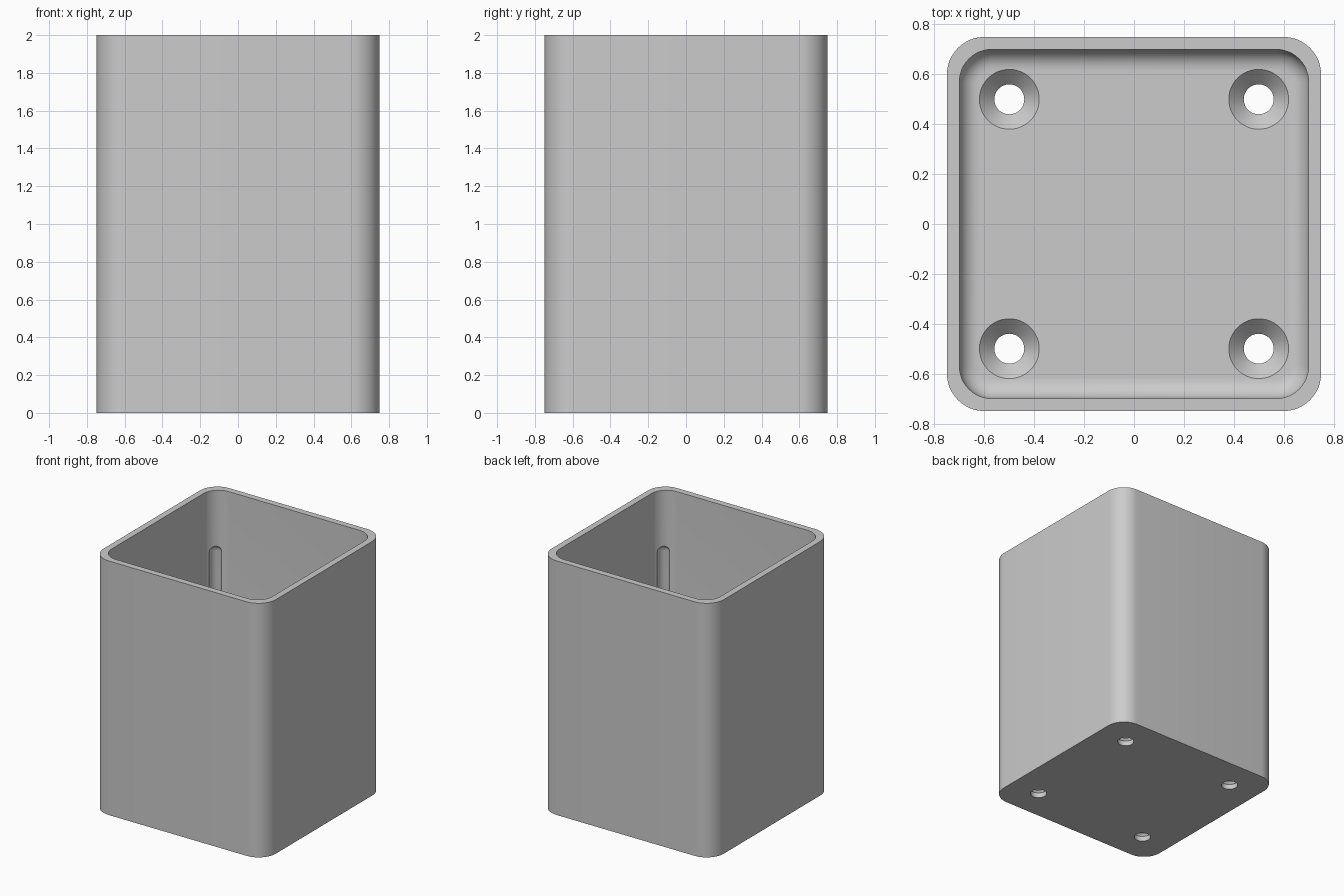
import bpy, bmesh, math
from mathutils import Matrix, Vector

if "Cube" in bpy.data.objects:
    bpy.data.objects.remove(bpy.data.objects["Cube"])

HALF, HEIGHT, WALL, FLOOR = 0.75, 2.0, 0.05, 0.1
OUTER_R, INNER_R, FILLET = 0.15, 0.13, 0.08
CORNER_STEPS, FILLET_STEPS = 12, 8

grey = bpy.data.materials.new("light grey")
grey.use_nodes = True
colour = (0.6, 0.6, 0.6, 1)
grey.diffuse_color = colour
grey.node_tree.nodes["Principled BSDF"].inputs["Base Color"].default_value = colour


def make_object(name, bm):
    bmesh.ops.recalc_face_normals(bm, faces=bm.faces)
    mesh = bpy.data.meshes.new(name)
    bm.to_mesh(mesh)
    bm.free()
    mesh.materials.append(grey)
    obj = bpy.data.objects.new(name, mesh)
    bpy.context.collection.objects.link(obj)
    return obj


def rounded_square(bm, half, radius, z):
    ring = []
    for corner in range(4):
        for i in range(CORNER_STEPS + 1):
            a = math.pi / 2 * (corner + i / CORNER_STEPS)
            mid = math.pi / 2 * (corner + 0.5)
            cx = math.copysign(half - radius, math.cos(mid))
            cy = math.copysign(half - radius, math.sin(mid))
            ring.append(bm.verts.new((cx + radius * math.cos(a),
                                      cy + radius * math.sin(a), z)))
    return ring


def lathe(bm, profile, centre, steps=48):
    # Closed solid of revolution around a vertical axis
    rings = []
    for r, z in profile:
        rings.append([bm.verts.new(Vector((centre[0], centre[1], z)) +
                      Matrix.Rotation(2 * math.pi * i / steps, 3, 'Z') @ Vector((r, 0, 0)))
                      for i in range(steps)])
    skin(bm, rings)


def skin(bm, rings):
    for a, b in zip(rings, rings[1:]):
        for i in range(len(a)):
            j = (i + 1) % len(a)
            bm.faces.new((a[i], a[j], b[j], b[i]))
    bm.faces.new(rings[0])
    bm.faces.new(rings[-1])


# Open box: outer wall, rim, inner wall, rounded floor edge
bm = bmesh.new()
inner = HALF - WALL
rings = [rounded_square(bm, HALF, OUTER_R, 0),
         rounded_square(bm, HALF, OUTER_R, HEIGHT),
         rounded_square(bm, inner, INNER_R, HEIGHT)]
for i in range(FILLET_STEPS + 1):
    a = math.pi / 2 * i / FILLET_STEPS
    inset = FILLET * (1 - math.cos(a))
    rings.append(rounded_square(bm, inner - inset, INNER_R - inset,
                                FLOOR + FILLET * (1 - math.sin(a))))
skin(bm, rings)
box = make_object("box", bm)

# Countersunk screw holes and shallow round-topped corner grooves
bm = bmesh.new()
drill = [(0.06, -0.1), (0.06, 0.04), (0.12, FLOOR), (0.12, 0.15)]
groove_r = 0.05
dome = [math.pi / 2 * i / 6 for i in range(6)]
groove = [(groove_r, 0.3)] + [(groove_r * math.cos(a), 1.52 + groove_r * math.sin(a))
                              for a in dome]
reach = inner - INNER_R * (1 - math.sqrt(0.5)) - 0.02
for sx in (-1, 1):
    for sy in (-1, 1):
        lathe(bm, drill, (sx * 0.5, sy * 0.5))
        lathe(bm, groove, (sx * reach, sy * reach), 24)
cutter = make_object("hole_cutter", bm)
cutter.hide_render = True

cut = box.modifiers.new("holes", 'BOOLEAN')
cut.operation = 'DIFFERENCE'
cut.solver = 'EXACT'
cut.object = cutter
bpy.context.view_layer.objects.active = box
box.select_set(True)
bpy.ops.object.modifier_apply(modifier=cut.name)
bpy.data.objects.remove(cutter)
bpy.ops.object.shade_smooth_by_angle(angle=math.radians(30))
